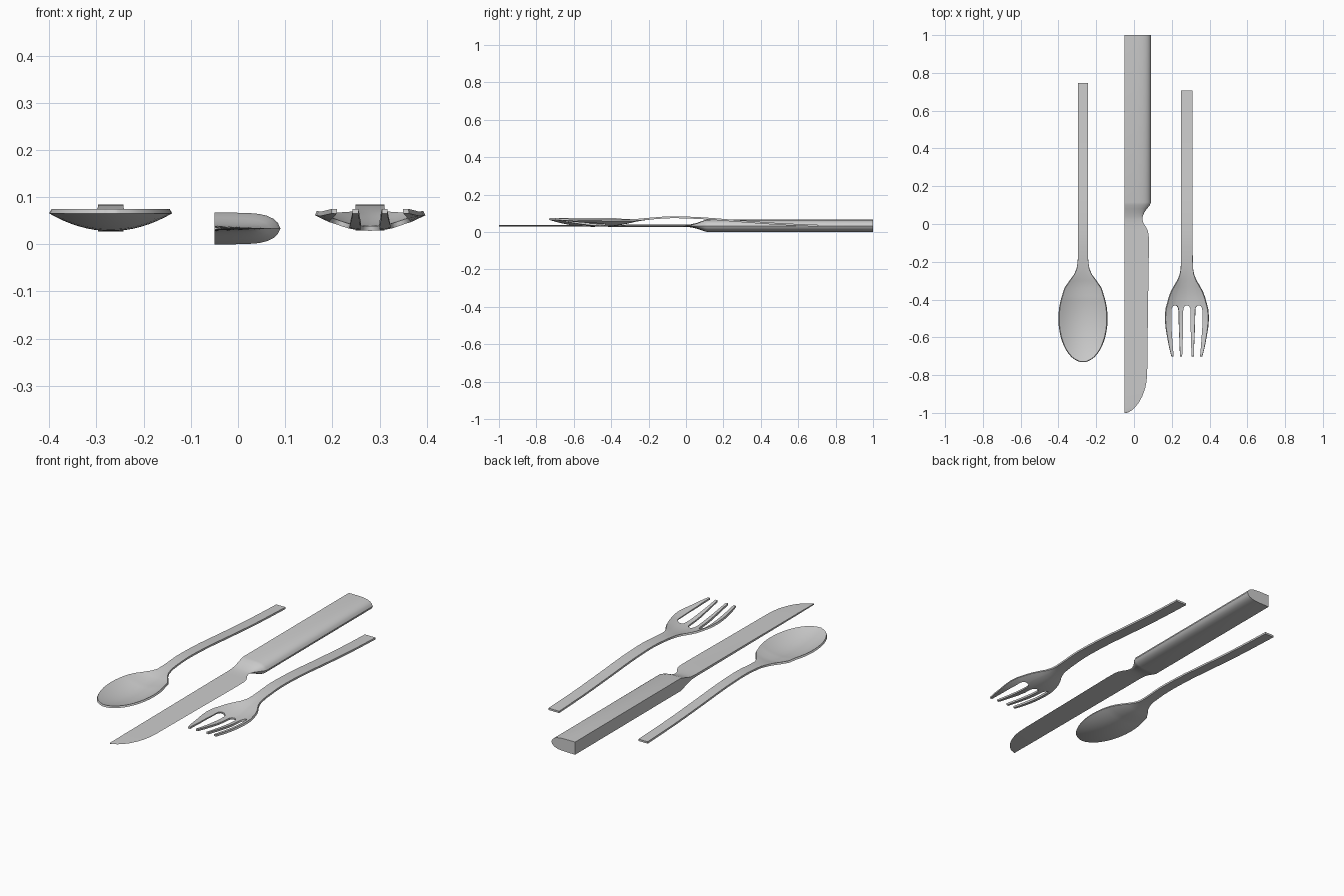
import bpy, bmesh, math

if "Cube" in bpy.data.objects:
    bpy.data.objects.remove(bpy.data.objects["Cube"])


def smooth(table, y):
    """Cubic interpolation of rows (y, a, b, ...) at y."""
    n = len(table)
    i = max(0, min(n - 2, sum(r[0] <= y for r in table) - 1))

    def slope(k, c):
        a, b = table[max(k - 1, 0)], table[min(k + 1, n - 1)]
        return (b[c] - a[c]) / (b[0] - a[0])
    p, q = table[i], table[i + 1]
    h = q[0] - p[0]
    t = (y - p[0]) / h
    return [(2*t**3 - 3*t*t + 1) * p[c] + (t**3 - 2*t*t + t) * h * slope(i, c)
            + (3*t*t - 2*t**3) * q[c] + (t**3 - t*t) * h * slope(i + 1, c)
            for c in range(1, len(p))]


def finish(bm, name, thickness=0):
    bmesh.ops.recalc_face_normals(bm, faces=bm.faces)
    me = bpy.data.meshes.new(name)
    bm.to_mesh(me)
    bm.free()
    ob = bpy.data.objects.new(name, me)
    bpy.context.collection.objects.link(ob)
    bpy.ops.object.select_all(action='DESELECT')
    ob.select_set(True)
    bpy.context.view_layer.objects.active = ob
    if thickness:
        mod = ob.modifiers.new("thickness", 'SOLIDIFY')
        mod.thickness, mod.offset = thickness, 0
        bpy.ops.object.modifier_apply(modifier=mod.name)
    bpy.ops.object.shade_smooth_by_angle(angle=math.radians(35))
    return ob


def sheet(name, rows, skip=lambda i, j: False, thickness=0.01):
    """Grid of points, leaving out the quads named by skip."""
    bm = bmesh.new()
    vs = [[bm.verts.new(p) for p in r] for r in rows]
    for i in range(len(vs) - 1):
        for j in range(len(vs[0]) - 1):
            if not skip(i, j):
                bm.faces.new((vs[i][j], vs[i][j+1], vs[i+1][j+1], vs[i+1][j]))
    return finish(bm, name, thickness)


# Shared arched handle: y, middle height
ARCH = [(-.2, .071), (-.08, .079), (.1, .073), (.25, .061), (.5, .043), (.75, .032)]
HANDLE_Y = [-.16, -.12, -.08, -.04, 0, .05, .1, .17, .25, .33, .42, .5, .6, .68]

# Spoon: y, half width, middle height, edge lift
neck = [(-.34, .097, .044, .022), (-.30, .070, .053, .012),
        (-.27, .048, .060, .005), (-.24, .034, .065, .001), (-.2, .028, .071, 0)]
bowl_y = [-.5 - .23 * math.cos(math.pi / 2 * k / 10) for k in range(1, 11)]
stations = [(-.7297, .014, .070, 0)]
for y in bowl_y + [-.47, -.44, -.41, -.38]:
    s = (y + .5) / .23
    lift = .037 * (1 - s * s)
    stations.append((y, .128 * math.sqrt(1 - s * s), .070 - lift, lift))
stations += neck + [(y, .027, smooth(ARCH, y)[0], 0) for y in HANDLE_Y + [.745]]
U = [k / 8 for k in range(-8, 9)]
sheet("spoon", [[(-.27 + u * w, y, z + e * u * u) for u in U]
                for y, w, z, e in stations])

# Fork: tine edges as offsets from the middle (a..b inner tine, c..d outer tine)
TINES = [(-.70, .025, .037, .070, .082), (-.65, .023, .038, .075, .094),
         (-.6, .022, .040, .079, .103), (-.55, .020, .042, .083, .111),
         (-.5, .020, .043, .084, .115), (-.46, .020, .044, .084, .112),
         (-.445, .018, .046, .082, .110), (-.435, .012, .052, .076, .107),
         (-.43, .003, .061, .067, .106)]
HEAD = [(-.42, .103), (-.39, .095), (-.36, .084), (-.33, .068), (-.30, .050),
        (-.27, .038), (-.24, .033), (-.2, .031)]
FORK_Z = [(-.7, .070, 0), (-.6, .051, .014), (-.5, .036, .030), (-.42, .034, .030),
          (-.35, .043, .020), (-.27, .060, .005), (-.2, .071, 0), (-.1, .0785, 0)]


def fork_row(y, a, b, c, d):
    half = [a, (a + b) / 2, b, c, (c + d) / 2, d]
    z, e = smooth(FORK_Z, y) if y < -.19 else (smooth(ARCH, y)[0], 0)
    return [(.28 + x, y, z + e * (x / d) ** 2)
            for x in [-v for v in reversed(half)] + half]


rows = [fork_row(*t) for t in TINES]
for y, w in HEAD + [(y, .031) for y in HANDLE_Y] + [(.707, .031)]:
    rows.append(fork_row(y, .03 * w, .575 * w, .63 * w, w))
sheet("fork", rows, lambda i, j: i < len(TINES) - 1 and j in (2, 5, 8))

# Knife: y, right edge, half thickness, roundness (1 = handle, 0 = wedge blade)
KNIFE = [(1, .09, .0335, 1), (.115, .09, .0335, 1), (.10, .084, .030, 1),
         (.08, .068, .023, .9), (.06, .054, .016, .8), (.04, .046, .011, .6),
         (.025, .045, .008, .5), (.005, .050, .007, .3), (-.015, .063, .006, .1),
         (-.035, .073, .006, 0), (-.06, .078, .006, 0), (-.12, .079, .006, 0),
         (-.45, .074, .005, 0), (-.78, .070, .004, 0), (-.83, .067, .004, 0),
         (-.87, .059, .004, 0), (-.91, .045, .0035, 0), (-.945, .026, .003, 0),
         (-.97, .006, .003, 0), (-.988, -.014, .003, 0), (-.997, -.03, .003, 0),
         (-1, -.041, .003, 0)]
SIDE = [(0, 1), (.3, 1), (.52, .98), (.68, .92), (.8, .8), (.89, .62), (.96, .36)]
bm = bmesh.new()
rings = []
for y, right, half, rnd in KNIFE:
    upper = [(-.05 + t * (right + .05), half * (rnd * h + (1 - rnd) * (1.02 - t)))
             for t, h in SIDE]
    pts = upper + [(right, 0)] + [(x, -h) for x, h in reversed(upper)]
    rings.append([bm.verts.new((x, y, .0335 + h)) for x, h in pts])
for p, q in zip(rings, rings[1:]):
    for j in range(len(p)):
        k = (j + 1) % len(p)
        bm.faces.new((p[j], p[k], q[k], q[j]))
bm.faces.new(rings[0])
bm.faces.new(rings[-1])
finish(bm, "knife")
